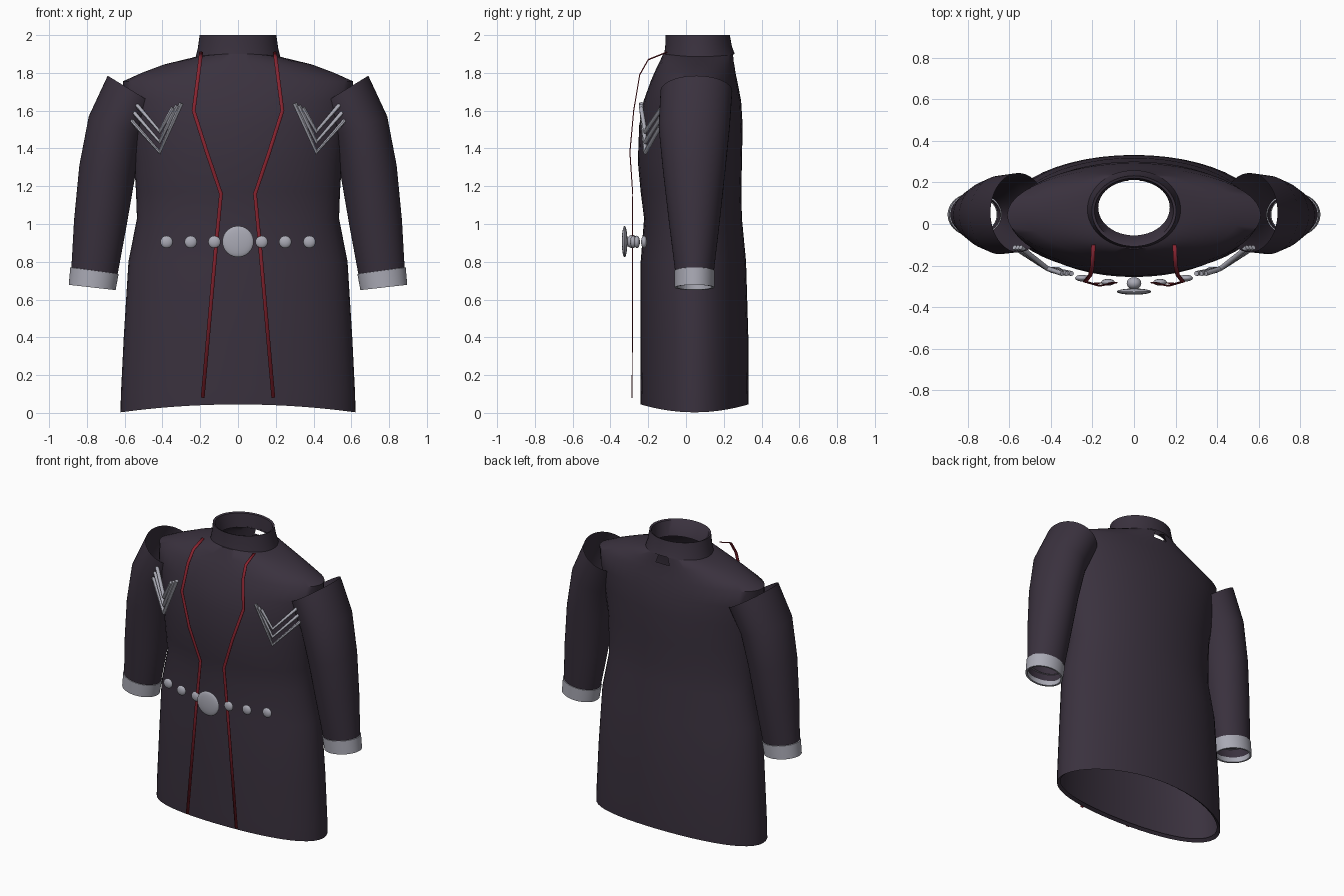
import bpy, bmesh, math
from mathutils import Vector

cube = bpy.data.objects.get("Cube")
if cube:
    bpy.data.objects.remove(cube, do_unlink=True)


def material(name, rgb):
    m = bpy.data.materials.new(name)
    m.use_nodes = True
    m.diffuse_color = (*rgb, 1)
    bsdf = m.node_tree.nodes["Principled BSDF"]
    bsdf.inputs["Base Color"].default_value = (*rgb, 1)
    bsdf.inputs["Roughness"].default_value = 0.7
    return m


CLOTH = material("dark_plum_cloth", (0.042, 0.031, 0.048))
RED = material("red_piping", (0.25, 0.018, 0.03))
SILVER = material("silver_trim", (0.40, 0.40, 0.46))


def finish(obj, mat, angle=50):
    obj.data.materials.append(mat)
    bpy.ops.object.select_all(action="DESELECT")
    obj.select_set(True)
    bpy.context.view_layer.objects.active = obj
    bpy.ops.object.shade_smooth_by_angle(angle=math.radians(angle))
    return obj


def from_bmesh(name, bm, mat, angle=50):
    bmesh.ops.recalc_face_normals(bm, faces=bm.faces)
    me = bpy.data.meshes.new(name)
    bm.to_mesh(me)
    bm.free()
    obj = bpy.data.objects.new(name, me)
    bpy.context.collection.objects.link(obj)
    return finish(obj, mat, angle)


def loft(rings, side=1, n=48):
    """Skin oval rings: outer x, z, inner x, z, front y, back y, mid lift."""
    bm = bmesh.new()
    rows = []
    for xo, zo, xi, zi, yf, yb, lift in rings:
        row = []
        for i in range(n):
            a = 2 * math.pi * i / n
            c, s = math.cos(a), math.sin(a)
            x = (xo + xi) / 2 + c * (xo - xi) / 2
            z = (zo + zi) / 2 + c * (zo - zi) / 2 + lift * s * s
            y = (yf + yb) / 2 + s * (yb - yf) / 2
            row.append(bm.verts.new((side * x, y, z)))
        rows.append(row)
    for a, b in zip(rows, rows[1:]):
        for i in range(n):
            j = (i + 1) % n
            bm.faces.new((a[i], a[j], b[j], b[i]))
    return bm


def level(z, half, yf, yb, lift=0):
    return (half, z, -half, z, yf, yb, lift)


# Coat body: open hem, nipped waist, sloping shoulders, open neck
body = loft([level(*r) for r in [
    (0.02, 0.60, -0.22, 0.31, 0.04), (0.003, 0.622, -0.24, 0.33, 0.042),
    (0.10, 0.62, -0.242, 0.332, 0.03), (0.40, 0.605, -0.24, 0.33),
    (0.80, 0.58, -0.24, 0.318), (1.03, 0.535, -0.222, 0.296),
    (1.17, 0.54, -0.24, 0.293), (1.33, 0.55, -0.255, 0.296),
    (1.52, 0.575, -0.248, 0.30), (1.65, 0.60, -0.225, 0.292),
    (1.755, 0.61, -0.187, 0.272), (1.80, 0.51, -0.168, 0.262),
    (1.845, 0.39, -0.147, 0.256), (1.88, 0.245, -0.12, 0.25, 0.02),
    (1.90, 0.175, -0.06, 0.21, 0.01)]])
# Small notch at the back of the neck
notch = [f for f in body.faces
         if (m := f.calc_center_median()).y > 0.1 and m.z > 1.84 and abs(m.x) < 0.04]
bmesh.ops.delete(body, geom=notch, context="FACES")
from_bmesh("coat_body", body, CLOTH)

# Stand-up collar with an inner lining
from_bmesh("collar", loft([level(*r) for r in [
    (1.87, 0.228, -0.115, 0.258, 0.03), (1.93, 0.213, -0.11, 0.243, 0.01),
    (2.0, 0.203, -0.108, 0.232), (1.995, 0.19, -0.095, 0.22),
    (1.90, 0.172, -0.055, 0.212)]]), CLOTH)

CHEVRON_DEPTH = (-0.238, -0.215, -0.112)
PIPING = [(0.195, -0.10, 1.91), (0.20, -0.20, 1.87), (0.21, -0.245, 1.79),
          (0.235, -0.277, 1.60), (0.165, -0.297, 1.38), (0.09, -0.282, 1.16),
          (0.115, -0.283, 0.90), (0.187, -0.285, 0.08)]


def tube(name, points, radius, mat):
    cu = bpy.data.curves.new(name, "CURVE")
    cu.dimensions = "3D"
    cu.bevel_depth = radius
    cu.bevel_resolution = 2
    cu.use_fill_caps = True
    sp = cu.splines.new("POLY")
    sp.points.add(len(points) - 1)
    for p, co in zip(sp.points, points):
        p.co = (*co, 1)
    obj = bpy.data.objects.new(name, cu)
    bpy.context.collection.objects.link(obj)
    bpy.ops.object.select_all(action="DESELECT")
    obj.select_set(True)
    bpy.context.view_layer.objects.active = obj
    bpy.ops.object.convert(target="MESH")
    return finish(bpy.context.object, mat)


def ribbon(name, points, width, side):
    """Flat strip with its width in the plane facing the front."""
    bm = bmesh.new()
    pairs = []
    for i, p in enumerate(points):
        a, b = points[max(i - 1, 0)], points[min(i + 1, len(points) - 1)]
        d = Vector((b[0] - a[0], 0, b[2] - a[2])).normalized()
        off = Vector((-d.z, 0, d.x)) * width / 2
        pair = [Vector(p) + off, Vector(p) - off]
        pairs.append([bm.verts.new((side * v.x, v.y, v.z)) for v in pair])
    for (a, b), (c, d) in zip(pairs, pairs[1:]):
        bm.faces.new((a, b, d, c))
    obj = from_bmesh(name, bm, RED)
    mod = obj.modifiers.new("thickness", "SOLIDIFY")
    mod.thickness = 0.005
    mod.offset = 0


def button(name, x, y, z, radius, depth):
    bm = bmesh.new()
    bmesh.ops.create_uvsphere(bm, u_segments=24, v_segments=12, radius=1)
    for v in bm.verts:
        v.co = (x + v.co.x * radius, y + v.co.y * depth, z + v.co.z * radius)
    from_bmesh(name, bm, SILVER)


for side, word in ((1, "left"), (-1, "right")):
    # Sleeve with a slanted open top
    from_bmesh(word + "_sleeve", loft([
        (0.69, 1.785, 0.42, 1.62, -0.135, 0.245, 0),
        (0.79, 1.57, 0.50, 1.46, -0.145, 0.232, 0),
        (0.84, 1.31, 0.545, 1.25, -0.122, 0.208, 0),
        (0.868, 1.02, 0.59, 0.99, -0.09, 0.178, 0),
        (0.882, 0.77, 0.637, 0.735, -0.058, 0.148, 0),
        (0.885, 0.70, 0.655, 0.675, -0.05, 0.14, 0)], side), CLOTH)
    # Cuff band
    from_bmesh(word + "_cuff", loft([
        (0.876, 0.772, 0.642, 0.738, -0.05, 0.14, 0),
        (0.888, 0.77, 0.632, 0.735, -0.062, 0.152, 0),
        (0.896, 0.678, 0.648, 0.65, -0.06, 0.15, 0),
        (0.885, 0.678, 0.66, 0.652, -0.048, 0.138, 0),
        (0.88, 0.71, 0.658, 0.685, -0.046, 0.136, 0)], side), SILVER)
    # Three nested chest chevrons
    for k in range(3):
        xs = (0.30 + 0.022 * k, 0.415, 0.575 - 0.015 * k)
        zs = (1.64 - 0.012 * k, 1.38 + 0.055 * k, 1.56 + 0.04 * k)
        pts = [(side * x, y, z) for x, y, z in zip(xs, CHEVRON_DEPTH, zs)]
        tube(f"{word}_chevron_{k + 1}", pts, 0.012, SILVER)
    # Front piping
    ribbon(word + "_piping", PIPING, 0.02, side)
    # Row of small buttons
    for k, (x, y) in enumerate(((0.125, -0.28), (0.25, -0.26), (0.378, -0.222))):
        button(f"{word}_button_{k + 1}", side * x, y, 0.905, 0.033, 0.016)

# Central clasp with its backing stud
button("clasp_disc", 0, -0.325, 0.907, 0.083, 0.015)
button("clasp_stud", 0, -0.285, 0.907, 0.035, 0.03)
